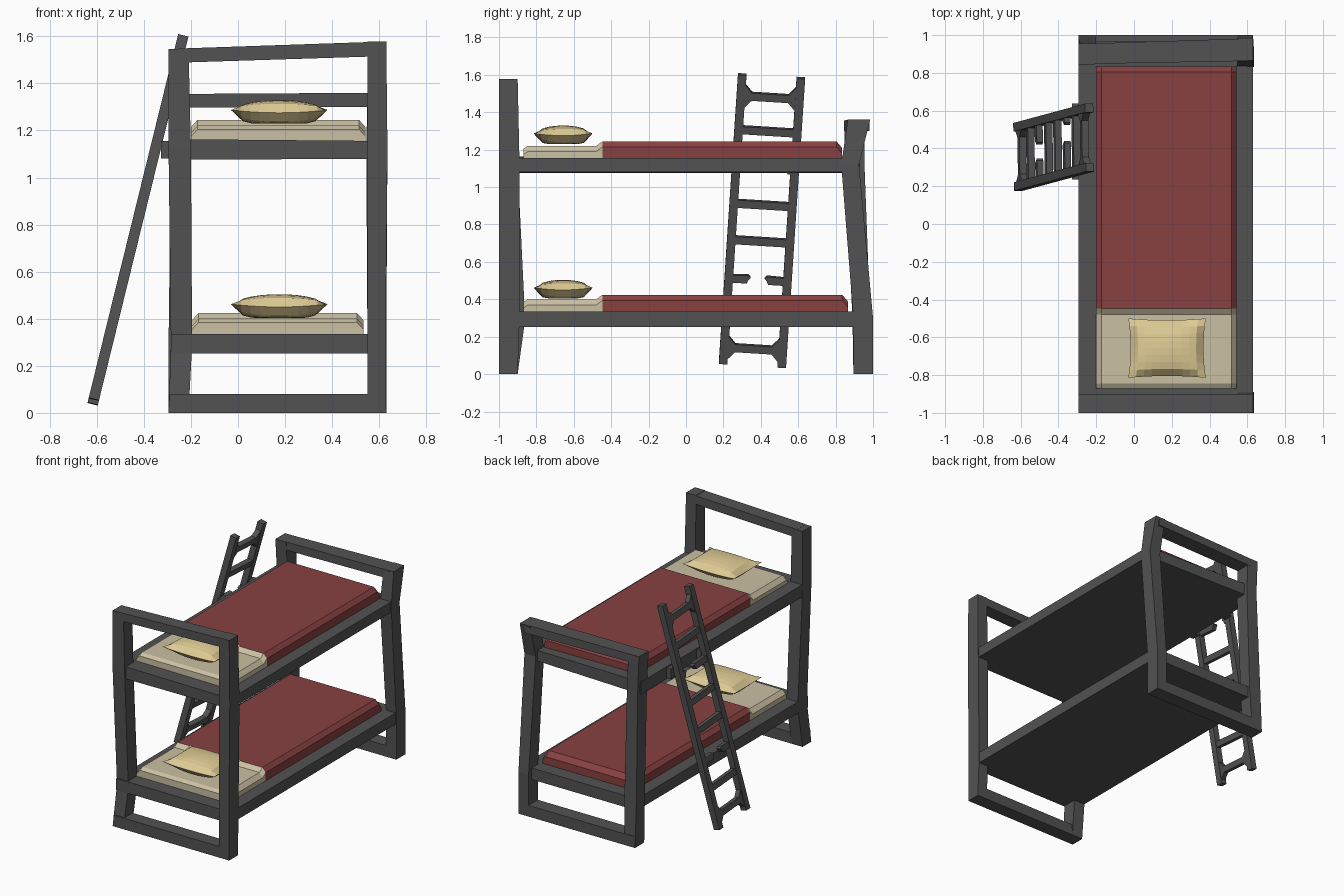
import bpy, bmesh, math
from mathutils import Vector, Matrix

if "Cube" in bpy.data.objects:
    bpy.data.objects.remove(bpy.data.objects["Cube"])


def material(name, rgb):
    m = bpy.data.materials.new(name)
    m.diffuse_color = (*rgb, 1)
    m.use_nodes = True
    m.node_tree.nodes["Principled BSDF"].inputs["Base Color"].default_value = m.diffuse_color
    return m


GREY = material("dark grey paint", (0.085, 0.085, 0.085))
RED = material("red blanket", (0.25, 0.053, 0.053))
CREAM = material("cream sheet", (0.60, 0.53, 0.37))
YELLOW = material("yellow pillow cloth", (0.74, 0.60, 0.30))


def finish(name, bm, *mats):
    bmesh.ops.recalc_face_normals(bm, faces=bm.faces)
    mesh = bpy.data.meshes.new(name)
    bm.to_mesh(mesh)
    bm.free()
    for m in mats:
        mesh.materials.append(m)
    ob = bpy.data.objects.new(name, mesh)
    bpy.context.collection.objects.link(ob)
    return ob


def loft(bm, rings, mat=Matrix()):
    """Skin a list of equal-sized rings and cap both ends."""
    vs = [[bm.verts.new(mat @ Vector(p)) for p in r] for r in rings]
    n = len(vs[0])
    for a, b in zip(vs, vs[1:]):
        for i in range(n):
            bm.faces.new((a[i], a[(i + 1) % n], b[(i + 1) % n], b[i]))
    bm.faces.new(vs[0])
    bm.faces.new(vs[-1])


def post(name, *sections):
    """Upright from (z, x0, x1, y0, y1) sections."""
    bm = bmesh.new()
    loft(bm, [[(x0, y0, z), (x1, y0, z), (x1, y1, z), (x0, y1, z)]
              for z, x0, x1, y0, y1 in sections])
    finish(name, bm, GREY)


def rail(name, *sections):
    """Crossbar from (x, y0, y1, z0, z1) sections."""
    bm = bmesh.new()
    loft(bm, [[(x, y0, z0), (x, y1, z0), (x, y1, z1), (x, y0, z1)]
              for x, y0, y1, z0, z1 in sections])
    finish(name, bm, GREY)


# Bed posts, slightly crooked
post("head_post_left", (0, -.295, -.21, -1, -.9), (.29, -.285, -.195, -.965, -.86),
     (1.12, -.295, -.2, -1, -.9), (1.547, -.295, -.21, -1, -.9))
post("head_post_right", (0, .55, .63, -1, -.9), (.29, .55, .627, -1, -.89),
     (1.12, .55, .635, -1, -.89), (1.578, .55, .63, -1, -.9))
post("foot_post_left", (0, -.295, -.21, .895, 1), (.3, -.295, -.2, .89, .985),
     (1.1, -.285, -.2, .85, .955), (1.355, -.295, -.21, .845, .955))
post("foot_post_right", (0, .55, .63, .895, 1), (.3, .55, .63, .895, 1),
     (1.12, .545, .635, .83, .925), (1.36, .55, .63, .865, .985))

# End rails
rail("head_top_rail", (-.25, -1, -.9, 1.488, 1.548), (.6, -1, -.9, 1.515, 1.577))
rail("head_bottom_rail", (-.29, -1, -.9, 0, .08), (.625, -1, -.9, 0, .08))
rail("foot_top_rail", (-.25, .847, .955, 1.297, 1.355), (.6, .863, .982, 1.3, 1.36))
rail("foot_bottom_rail", (-.29, .895, 1, 0, .08), (.625, .895, 1, 0, .08))

# Bunk platforms
rail("lower_platform", (-.285, -.975, .965, .253, .335), (.625, -.975, .965, .253, .335))
rail("upper_platform", (-.293, -.985, .93, 1.075, 1.163), (.63, -.985, .9, 1.08, 1.155))


def mattress(name, z, x0, x1, y_end):
    bm = bmesh.new()
    c = .027
    rings = []
    for y, h, d in ((-.87, .05, 0), (-.845, .066, 0), (-.48, .066, 0), (-.447, .09, 0),
                    (y_end - .03, .09, 0), (y_end, .055, 0)):
        s = h - .03
        rings.append([(x0, y, z), (x1, y, z), (x1, y, z + s),
                      (x1 - c, y, z + h), (x0 + c, y, z + h), (x0, y, z + s)])
    loft(bm, rings)
    for f in bm.faces:  # blanket covers everything past the fold
        f.material_index = 1 if f.calc_center_median().y > -.44 else 0
    finish(name, bm, CREAM, RED)


def pillow(name, z):
    bm = bmesh.new()
    nu, nv = 10, 8
    grid = {}
    for side in (1, -1):
        for i in range(nu + 1):
            for j in range(nv + 1):
                u, v = 2 * i / nu - 1, 2 * j / nv - 1
                edge = abs(u) == 1 or abs(v) == 1
                if edge and side == -1:
                    grid[side, i, j] = grid[1, i, j]
                    continue
                h = max(0, (1 - u * u) * (1 - v * v)) ** .42
                x = .175 + .205 * u * (1 - .06 * (1 - v * v))
                y = -.657 + .157 * v * (1 - .06 * (1 - u * u))
                lift = .012 * (u * u * v * v)
                dz = .054 * h if side == 1 else -.046 * min(1, 1.2 * h)
                grid[side, i, j] = bm.verts.new((x, y, z + .048 + lift + dz))
        for i in range(nu):
            for j in range(nv):
                bm.faces.new((grid[side, i, j], grid[side, i + 1, j],
                              grid[side, i + 1, j + 1], grid[side, i, j + 1]))
    finish(name, bm, YELLOW)


# Bedding
mattress("lower_mattress", .334, -.195, .533, .865)
mattress("upper_mattress", 1.154, -.2, .542, .835)
pillow("lower_pillow", .402)
pillow("upper_pillow", 1.227)

# Leaning ladder, built flat in its own frame: side, along, thickness
foot, top = Vector((-.615, .355, .048)), Vector((-.235, .4575, 1.593))
U = (top - foot).normalized()
S = Vector((0, 1, 0))
S = (S - U * S.dot(U)).normalized()
N = S.cross(U)
FRAME = Matrix.Translation(foot) @ Matrix((S, U, N)).transposed().to_4x4()
LENGTH, HALF = (top - foot).length, .157


def flat_part(bm, outline, thick):
    loft(bm, [[(x, y, t) for x, y in outline] for t in (-thick / 2, thick / 2)], FRAME)


bm = bmesh.new()
for s in (-1, 1):
    a, b = s * HALF - .023, s * HALF + .023
    flat_part(bm, [(a, 0), (b, 0), (b, LENGTH), (a, LENGTH)], .045)
finish("ladder_rails", bm, GREY)

bm = bmesh.new()
for t in (.09, .28, .683, .884, 1.29, 1.477):
    flat_part(bm, [(-HALF, t - .021), (HALF, t - .021), (HALF, t + .021), (-HALF, t + .021)], .036)
# corner braces on the end rungs
for t in (.09, 1.477):
    for s in (-1, 1):
        for k in (-1, 1):
            x = s * (HALF - .02)
            flat_part(bm, [(x, t + k * .02), (x - s * .04, t + k * .02), (x, t + k * .065)], .036)
finish("ladder_rungs", bm, GREY)

# Snapped rungs with ragged ends
bm = bmesh.new()
for t, left, right in ((.47, -.04, .035), (1.085, .015, .1)):
    for start, end, d in ((-HALF, left, 1), (HALF, right, -1)):
        flat_part(bm, [(start, t - .02), (end - d * .02, t - .02), (end - d * .012, t - .002),
                       (end, t + .012), (end - d * .012, t + .024), (start, t + .02)], .034)
finish("ladder_broken_rungs", bm, GREY)

# Brackets holding the ladder to the upper bunk
for side, y in (("near", .235), ("far", .575)):
    rail("ladder_bracket_" + side, (-.327, y, y + .062, 1.08, 1.155), (-.28, y, y + .062, 1.08, 1.155))
